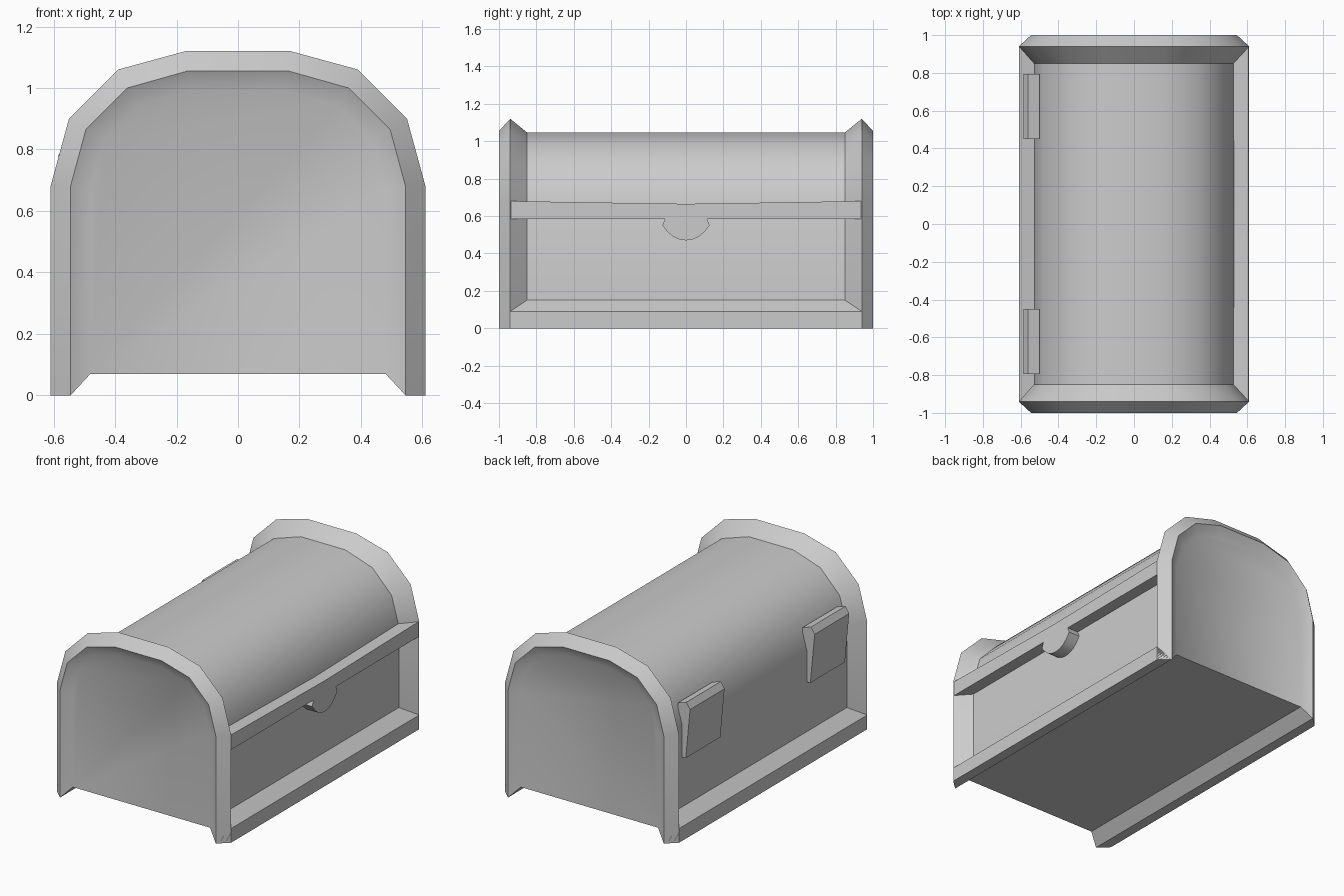
import bpy, bmesh, math

if "Cube" in bpy.data.objects:
    bpy.data.objects.remove(bpy.data.objects["Cube"])


def make(name, verts, faces, angle=35):
    me = bpy.data.meshes.new(name)
    bm = bmesh.new()
    vs = [bm.verts.new(v) for v in verts]
    for f in faces:
        bm.faces.new([vs[i] for i in f])
    bmesh.ops.recalc_face_normals(bm, faces=bm.faces[:])
    bm.to_mesh(me)
    bm.free()
    ob = bpy.data.objects.new(name, me)
    bpy.context.collection.objects.link(ob)
    bpy.ops.object.select_all(action='DESELECT')
    ob.select_set(True)
    bpy.context.view_layer.objects.active = ob
    bpy.ops.object.shade_smooth_by_angle(angle=math.radians(angle))
    return ob


def prism(name, start, end):
    n = len(start)
    faces = [tuple(range(n)), tuple(range(n, 2 * n))]
    faces += [(i, (i + 1) % n, n + (i + 1) % n, n + i) for i in range(n)]
    return make(name, start + end, faces)


# Half arches (x, z) from the foot to the crown
outer = [(.61, 0), (.61, .68), (.55, .90), (.39, 1.06), (.17, 1.12)]
edge = [(.545, 0), (.545, .68), (.495, .865), (.36, 1.0), (.165, 1.055)]
panel = [(.48, .07), (.48, .67), (.435, .83), (.32, .945), (.15, .99)]
wall = [(.53, .07), (.53, .665), (.48, .845), (.345, .985), (.155, 1.047)]


def ring(half, y):
    return [(x, y, z) for x, z in half] + [(-x, y, z) for x, z in reversed(half)]


# Chest shell: end panels, raised end frames and arched body in one loft
stations = [(panel, -.965), (edge, -1), (outer, -.94), (wall, -.85)]
stations += [(p, -y) for p, y in reversed(stations)]
verts = [v for p, y in stations for v in ring(p, y)]
n = 10
faces = [tuple(range(n)), tuple(range(7 * n, 8 * n))]
for s in range(len(stations) - 1):
    for i in range(n - 1):
        a = s * n + i
        faces.append((a, a + 1, a + n + 1, a + n))
make("chest_shell", verts, faces)

# Floor
make("floor", [(-.48, -.965, .07), (.48, -.965, .07), (.48, .965, .07), (-.48, .965, .07)],
     [(3, 2, 1, 0)])

# Bottom beams along both long sides: (x, z, half length)
beam = [(.61, 0, .94), (.61, .09, .94), (.53, .15, .85), (.48, .07, .965), (.545, 0, 1)]
for side, sx in (("front", 1), ("back", -1)):
    prism(side + "_bottom_beam", [(sx * x, -y, z) for x, z, y in beam],
          [(sx * x, y, z) for x, z, y in beam])

# Lid lip with the rounded latch tab, outlined in (y, z)
tab = [(.13 * math.cos(a), .60 - .13 * math.sin(a))
       for a in [math.radians(8 + 164 * k / 10) for k in range(11)]]
tab = [(.112, .585), (.126, .55)] + [p for p in tab if p[1] < .545] + [(-.126, .55), (-.112, .585)]
outline = [(-.94, .68), (-.45, .672), (0, .665), (.45, .672), (.94, .68), (.94, .585)]
outline += tab + [(-.94, .585)]
prism("lid_lip", [(.52, y, z) for y, z in outline], [(.607, y, z) for y, z in outline])

# Hinges on the back
hinge = [(-.50, .80), (-.56, .82), (-.585, .78), (-.555, .465), (-.50, .465)]
for name, y0 in (("left_hinge", .45), ("right_hinge", -.795)):
    prism(name, [(x, y0, z) for x, z in hinge], [(x, y0 + .345, z) for x, z in hinge])
